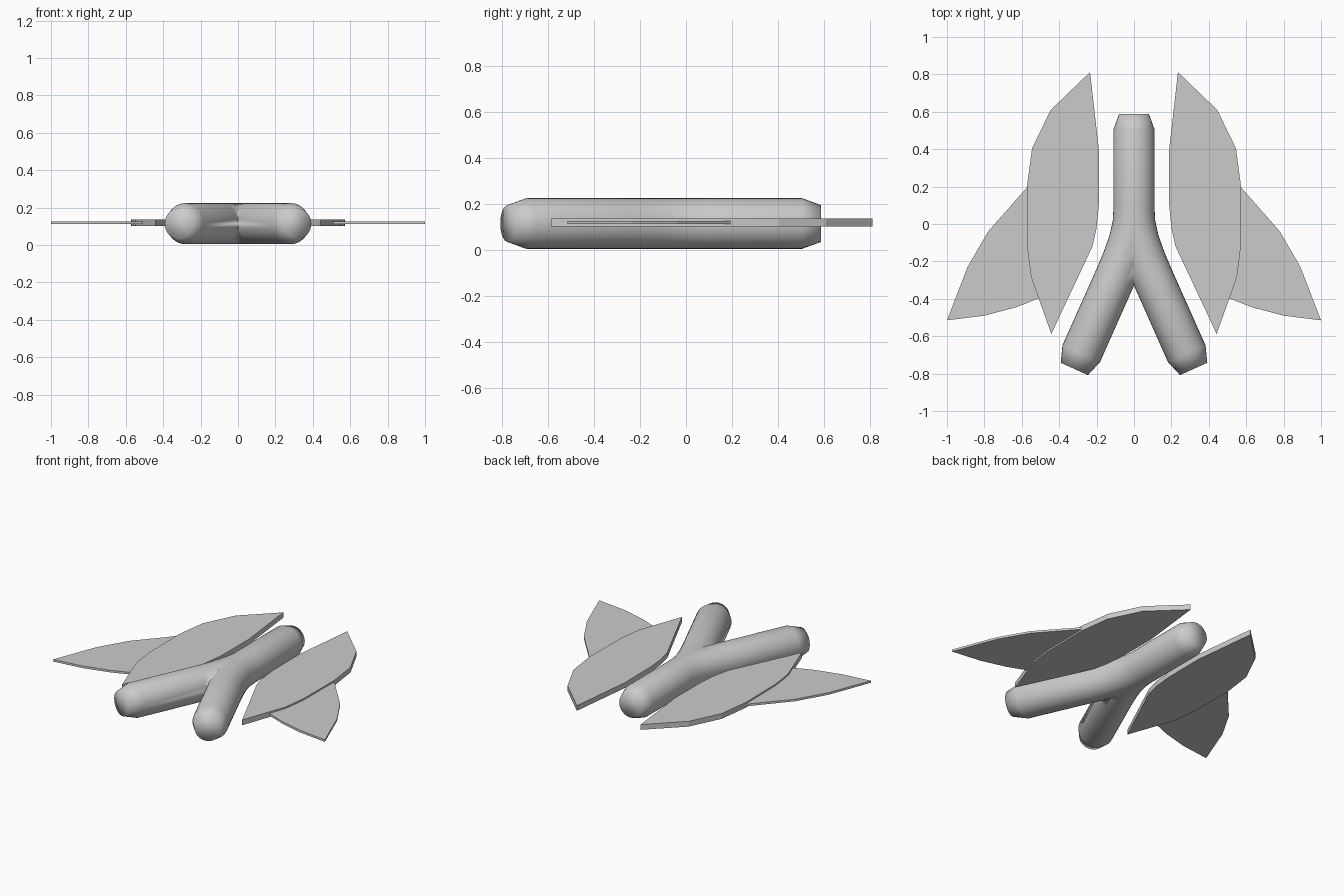
import bpy, bmesh
from math import cos, sin, pi
from mathutils import Vector

if "Cube" in bpy.data.objects:
    bpy.data.objects.remove(bpy.data.objects["Cube"])

Z = 0.114   # common mid-height


def finish(bm, name, smooth=False, bisect=False):
    bmesh.ops.recalc_face_normals(bm, faces=bm.faces)
    for f in bm.faces:
        f.smooth = smooth
    me = bpy.data.meshes.new(name)
    bm.to_mesh(me)
    bm.free()
    ob = bpy.data.objects.new(name, me)
    bpy.context.collection.objects.link(ob)
    m = ob.modifiers.new("mirror", 'MIRROR')
    m.use_axis[0] = True
    m.use_bisect_axis[0] = bisect
    m.merge_threshold = 0.0005
    return ob


def plate(name, pts, thick):
    bm = bmesh.new()
    face = bm.faces.new([bm.verts.new((x, y, Z + 0.004 - thick / 2)) for x, y in pts])
    ext = bmesh.ops.extrude_face_region(bm, geom=[face])
    top = [v for v in ext["geom"] if isinstance(v, bmesh.types.BMVert)]
    bmesh.ops.translate(bm, verts=top, vec=(0, 0, thick))
    return finish(bm, name)


def tube(name, path, sides=32):
    # path rows: x, y, radius
    bm = bmesh.new()
    rings = []
    for i, (x, y, r) in enumerate(path):
        a = Vector(path[max(i - 1, 0)][:2])
        b = Vector(path[min(i + 1, len(path) - 1)][:2])
        d = (b - a).normalized()
        rings.append([bm.verts.new((x - d.y * r * cos(t), y + d.x * r * cos(t), Z + r * sin(t)))
                      for t in (2 * pi * k / sides for k in range(sides))])
    for p, q in zip(rings, rings[1:]):
        for k in range(sides):
            n = (k + 1) % sides
            bm.faces.new((p[k], p[n], q[n], q[k]))
    bm.faces.new(rings[0])
    bm.faces.new(rings[-1])
    return finish(bm, name, smooth=True, bisect=True)


# forked tube: stem plus one leg, cut at the centre plane and mirrored
tube("forked_body", [(0, 0.588, 0.08), (0, 0.505, 0.11), (0, 0.08, 0.11),
                     (0.005, 0.0, 0.11), (0.025, -0.09, 0.11), (0.06, -0.19, 0.11),
                     (0.10, -0.285, 0.11), (0.282, -0.693, 0.11), (0.319, -0.775, 0.08)])

# thick inner leaf plates
edge = [(0.573, 0.195), (0.57, -0.13), (0.55, -0.28), (0.49, -0.39)]
# (the outer plate slips slightly under this edge)
plate("inner_leaf", [(0.235, 0.812), (0.445, 0.61), (0.545, 0.405)] + edge[:1]
      + [(0.57, -0.13), (0.55, -0.285), (0.442, -0.588), (0.222, -0.12),
         (0.2, -0.02), (0.188, 0.1), (0.186, 0.38)], 0.035)

# thin outer leaf plates
plate("outer_leaf", [(0.573, 0.195), (0.78, -0.04), (0.89, -0.23), (1.0, -0.515),
                     (0.8, -0.49), (0.63, -0.445), (0.49, -0.39),
                     (0.54, -0.28), (0.56, -0.13)], 0.014)
